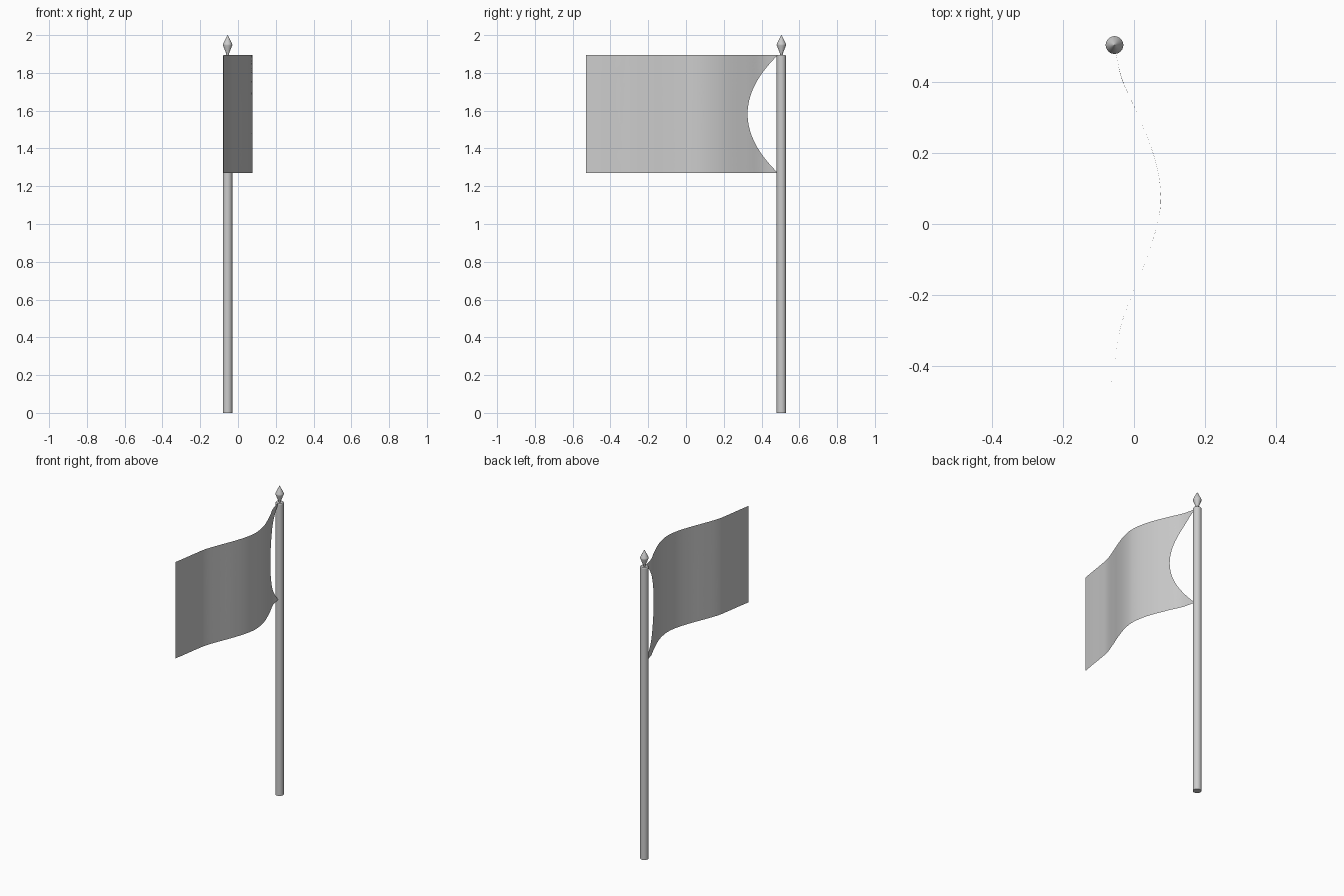
import bpy, bmesh, math

if "Cube" in bpy.data.objects:
    bpy.data.objects.remove(bpy.data.objects["Cube"])

PX, PY = -0.055, 0.505      # pole axis
Z0, Z1 = 1.27, 1.895        # flag bottom and top

grey = bpy.data.materials.new("light_grey")
grey.diffuse_color = (0.6, 0.6, 0.6, 1)
grey.use_nodes = True
grey.node_tree.nodes["Principled BSDF"].inputs["Base Color"].default_value = grey.diffuse_color


def finish(name, bm, angle):
    me = bpy.data.meshes.new(name)
    bm.to_mesh(me)
    bm.free()
    me.materials.append(grey)
    ob = bpy.data.objects.new(name, me)
    bpy.context.collection.objects.link(ob)
    bpy.ops.object.select_all(action='DESELECT')
    ob.select_set(True)
    bpy.context.view_layer.objects.active = ob
    bpy.ops.object.shade_smooth_by_angle(angle=math.radians(angle))
    return ob


def lathe(name, profile, sides, angle):
    """Spin (radius, z) points round the pole axis."""
    bm = bmesh.new()
    rings = []
    for r, z in profile:
        rings.append([bm.verts.new((PX + r * math.cos(2 * math.pi * i / sides),
                                    PY + r * math.sin(2 * math.pi * i / sides), z))
                      for i in range(sides)])
    for a, b in zip(rings, rings[1:]):
        for i in range(sides):
            j = (i + 1) % sides
            bm.faces.new((a[i], a[j], b[j], b[i]))
    bm.faces.new(rings[0][::-1])
    bm.faces.new(rings[-1])
    return finish(name, bm, angle)


# Pole with a softened top rim
lathe("pole", [(0.025, 0), (0.025, 1.89), (0.022, 1.895)], 32, 30)

# Spear-point finial
lathe("finial", [(0.006, 1.893), (0.009, 1.907), (0.0245, 1.945), (0.025, 1.95),
                 (0.0235, 1.955), (0.012, 1.978), (0.004, 1.995), (0.001, 2.0)], 32, 35)

# Wave of the cloth: (y, x) points, joined by a smooth curve
WAVE = [(-0.53, -0.077), (-0.453, -0.064), (-0.354, -0.049), (-0.284, -0.036),
        (-0.185, 0.0), (-0.095, 0.036), (0.0, 0.066), (0.08, 0.076),
        (0.187, 0.058), (0.324, 0.004), (0.408, -0.034), (0.49, -0.053)]


def slope(i):
    a, b = WAVE[max(i - 1, 0)], WAVE[min(i + 1, len(WAVE) - 1)]
    return (b[1] - a[1]) / (b[0] - a[0])


def wave_x(y):
    i = max(k for k in range(len(WAVE) - 1) if k == 0 or WAVE[k][0] <= y)
    (y0, x0), (y1, x1) = WAVE[i], WAVE[i + 1]
    h = y1 - y0
    t = (y - y0) / h
    return (x0 * (2*t**3 - 3*t**2 + 1) + x1 * (3*t**2 - 2*t**3)
            + h * slope(i) * (t**3 - 2*t**2 + t) + h * slope(i + 1) * (t**3 - t**2))


# Flag: single cloth sheet, its inner edge scooped between the two tied corners
COLS, ROWS = 48, 32
bm = bmesh.new()
grid = []
for r in range(ROWS + 1):
    s = 2 * r / ROWS - 1
    inner = 0.326 + 0.161 * s * s
    row = []
    for c in range(COLS + 1):
        y = -0.53 + (inner + 0.53) * c / COLS
        row.append(bm.verts.new((wave_x(y), y, Z0 + (Z1 - Z0) * r / ROWS)))
    grid.append(row)
for a, b in zip(grid, grid[1:]):
    for c in range(COLS):
        bm.faces.new((a[c], a[c + 1], b[c + 1], b[c]))
finish("flag", bm, 60)
